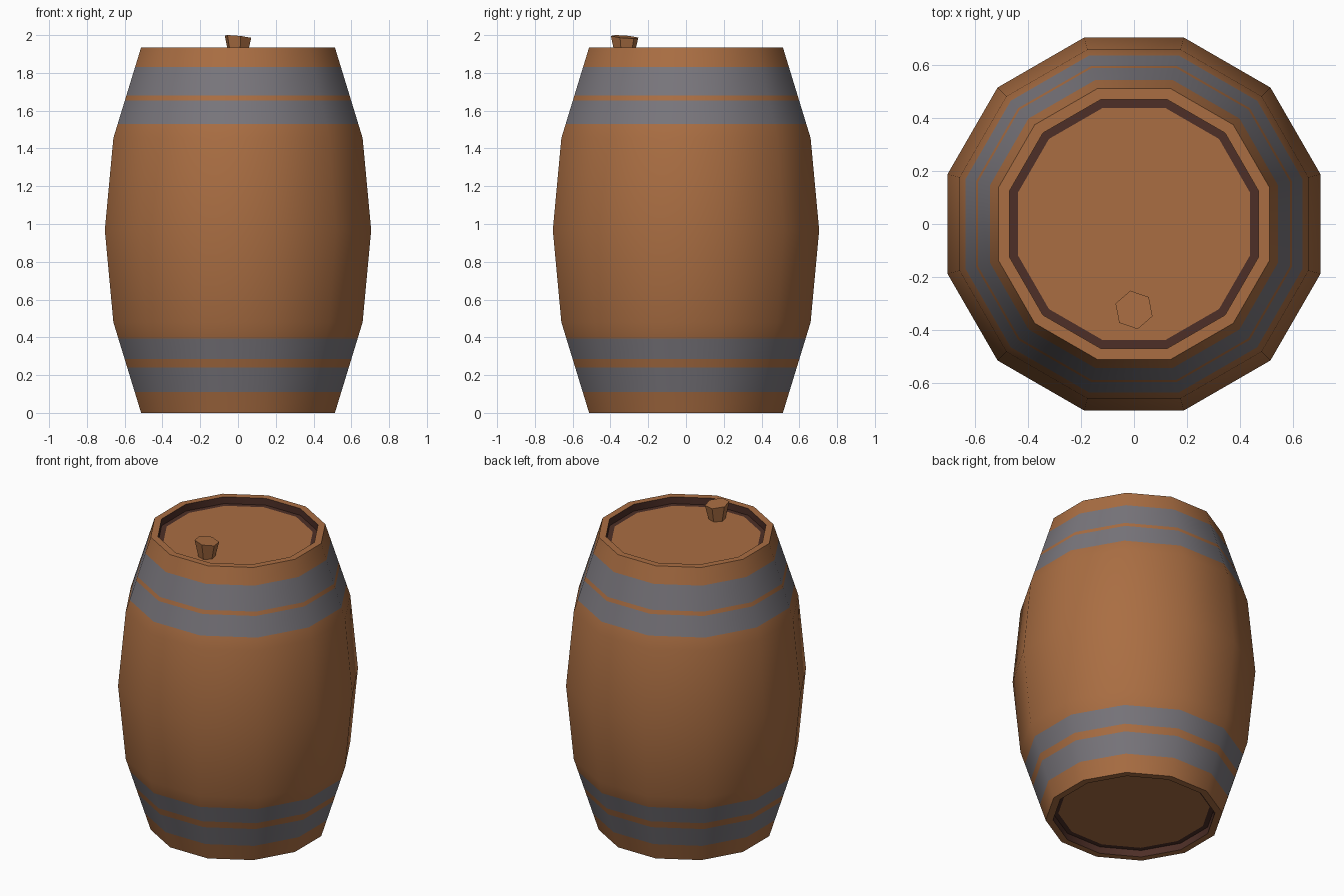
import bpy, bmesh, math

if "Cube" in bpy.data.objects:
    bpy.data.objects.remove(bpy.data.objects["Cube"])

def material(name, rgb):
    m = bpy.data.materials.new(name)
    m.diffuse_color = (*rgb, 1)
    m.use_nodes = True
    m.node_tree.nodes["Principled BSDF"].inputs["Base Color"].default_value = m.diffuse_color
    return m

wood = material("warm wood", (0.40, 0.155, 0.055))
metal = material("grey hoop metal", (0.19, 0.18, 0.20))
dark = material("dark wood", (0.075, 0.028, 0.02))

SIDES = 12
H = 1.935
# bulging stave profile: (height, corner radius)
PROFILE = [(0, 0.531), (0.48, 0.683), (H / 2, 0.73), (1.455, 0.683), (H, 0.531)]
# painted hoops: (bottom, top)
HOOPS = [(0.11, 0.24), (0.285, 0.395), (1.53, 1.655), (1.68, 1.83)]

def radius(z):
    for (z0, r0), (z1, r1) in zip(PROFILE, PROFILE[1:]):
        if z <= z1:
            return r0 + (r1 - r0) * (z - z0) / (z1 - z0)
    return PROFILE[-1][1]

def ring(bm, r, z, n, turn, cx=0, cy=0, tilt=(0, 0)):
    out = []
    for i in range(n):
        a = turn + math.tau * i / n
        x, y = r * math.cos(a), r * math.sin(a)
        out.append(bm.verts.new((cx + x, cy + y, z + tilt[0] * x + tilt[1] * y)))
    return out

def bridge(bm, a, b, mat):
    n = len(a)
    for i in range(n):
        j = (i + 1) % n
        bm.faces.new((a[i], a[j], b[j], b[i])).material_index = mat

def finish(bm, name, mats, angle):
    bmesh.ops.recalc_face_normals(bm, faces=bm.faces)
    me = bpy.data.meshes.new(name)
    bm.to_mesh(me)
    bm.free()
    for m in mats:
        me.materials.append(m)
    ob = bpy.data.objects.new(name, me)
    bpy.context.collection.objects.link(ob)
    bpy.ops.object.select_all(action='DESELECT')
    ob.select_set(True)
    bpy.context.view_layer.objects.active = ob
    bpy.ops.object.shade_smooth_by_angle(angle=math.radians(angle))
    return ob

# barrel body: recessed bottom, staves with hoops, recessed lid
heights = sorted({z for z, _ in PROFILE} | {z for h in HOOPS for z in h})
RIM, SHADE, DEPTH = 0.487, 0.455, 0.045
loops = [(SHADE, DEPTH, None), (RIM, DEPTH, 2), (RIM, 0, 2)]
for k, z in enumerate(heights):
    mid = (z + heights[k - 1]) / 2
    in_hoop = k > 0 and any(lo < mid < hi for lo, hi in HOOPS)
    loops.append((radius(z), z, 1 if in_hoop else 0))
loops += [(RIM, H, 0), (RIM, H - DEPTH, 2), (SHADE, H - DEPTH, 2)]

bm = bmesh.new()
rings = [ring(bm, r, z, SIDES, math.radians(15)) for r, z, _ in loops]
for a, b, (_, _, mat) in zip(rings, rings[1:], loops[1:]):
    bridge(bm, a, b, mat)
bm.faces.new(rings[0][::-1])
bm.faces.new(rings[-1])
finish(bm, "barrel_body", [wood, metal, dark], 40)

# tapered, slightly tilted bung in the lid
bm = bmesh.new()
turn = math.radians(41)
low = ring(bm, 0.05, H - DEPTH - 0.005, 6, turn, 0, -0.325)
top = ring(bm, 0.074, 1.991, 6, turn, 0, -0.325, (-0.1, -0.08))
bridge(bm, low, top, 0)
bm.faces.new(low[::-1])
bm.faces.new(top)
finish(bm, "bung", [wood], 30)
